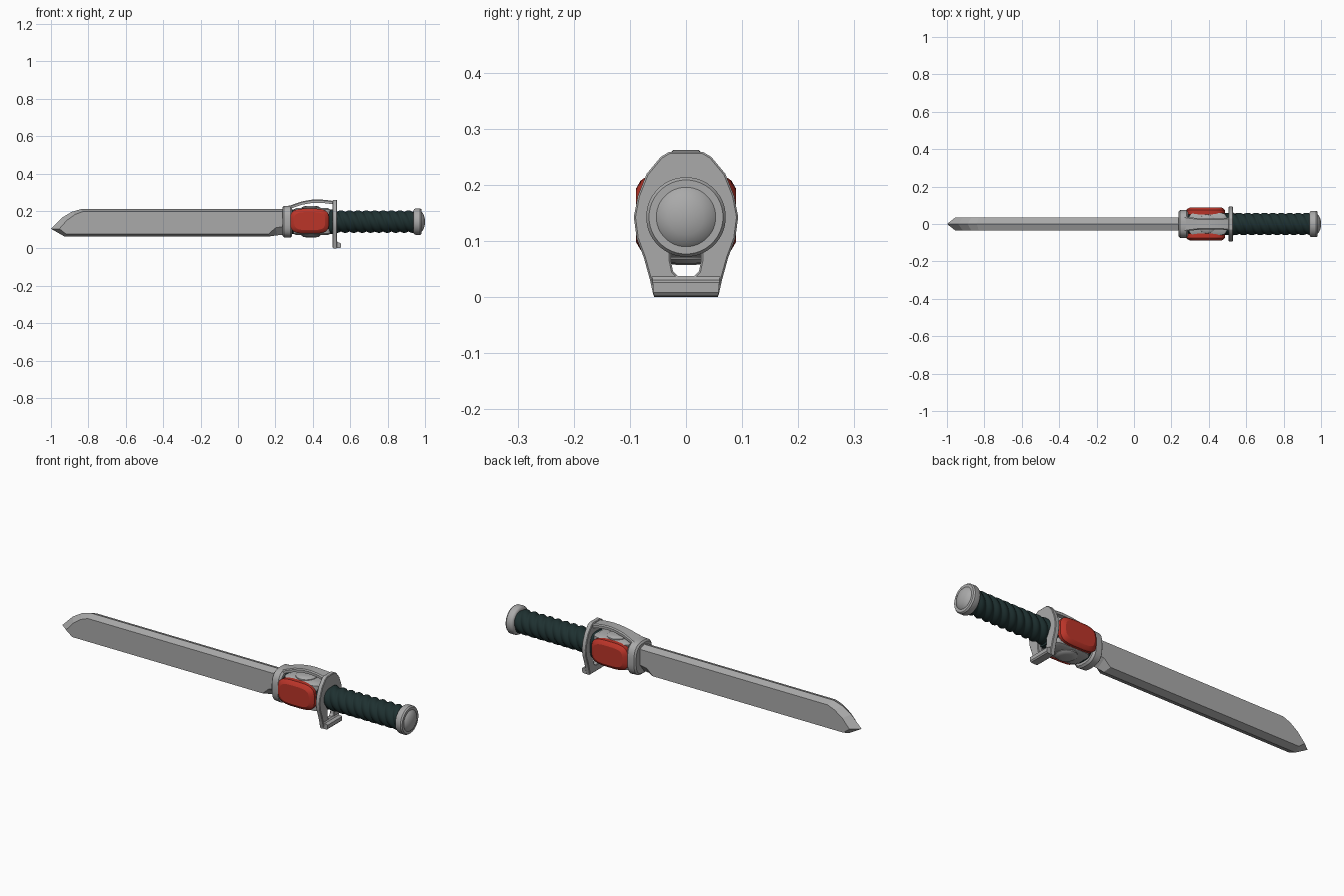
import bpy, bmesh, math
from mathutils import Matrix

if "Cube" in bpy.data.objects:
    bpy.data.objects.remove(bpy.data.objects["Cube"])

def material(name, rgb):
    m = bpy.data.materials.new(name)
    m.diffuse_color = (*rgb, 1)
    m.use_nodes = True
    m.node_tree.nodes["Principled BSDF"].inputs["Base Color"].default_value = m.diffuse_color
    return m

STEEL = material("steel grey", (0.40, 0.40, 0.40))
RED = material("red", (0.50, 0.035, 0.022))
GRIP = material("dark green", (0.013, 0.030, 0.030))
CZ = 0.143  # height of the long axis

def finish(ob, mat, angle):
    ob.data.materials.clear()
    ob.data.materials.append(mat)
    if angle:
        bpy.ops.object.select_all(action='DESELECT')
        ob.select_set(True)
        bpy.context.view_layer.objects.active = ob
        bpy.ops.object.shade_smooth_by_angle(angle=math.radians(angle))

def loft(name, loops, mat, angle=0):
    """Skin matching closed loops of points and cap both ends."""
    bm = bmesh.new()
    rings = [[bm.verts.new(p) for p in loop] for loop in loops]
    n = len(rings[0])
    for a, b in zip(rings, rings[1:]):
        for i in range(n):
            j = (i + 1) % n
            bm.faces.new((a[i], a[j], b[j], b[i]))
    bm.faces.new(rings[0])
    bm.faces.new(rings[-1])
    bmesh.ops.remove_doubles(bm, verts=bm.verts, dist=1e-5)
    bmesh.ops.recalc_face_normals(bm, faces=bm.faces)
    me = bpy.data.meshes.new(name)
    bm.to_mesh(me)
    bm.free()
    ob = bpy.data.objects.new(name, me)
    bpy.context.collection.objects.link(ob)
    finish(ob, mat, angle)
    return ob

def rounded(a, b, power, count):
    """Superellipse outline."""
    pts = []
    for i in range(count):
        t = 2 * math.pi * (i + 0.5) / count
        c, s = math.cos(t), math.sin(t)
        pts.append((math.copysign(a * abs(c) ** (2 / power), c),
                    math.copysign(b * abs(s) ** (2 / power), s)))
    return pts

def along_x(name, sections, power, count, mat, angle=0):
    """Loft of (x, half width, half height) sections on the long axis."""
    loft(name, [[(x, u, CZ + v) for u, v in rounded(a, b, power, count)]
                for x, a, b in sections], mat, angle)

# Blade: ridged edge all round, flat cheeks, widened bevel next to the guard
edge = [(-1, .105), (-.94, .165), (-.89, .195), (-.84, .21), (.26, .21),
        (.26, .075), (.21, .070), (.175, .065), (-.93, .065)]
cheek = [(-.955, .105), (-.915, .15), (-.87, .182), (-.83, .197), (.26, .197),
         (.26, .12), (.20, .11), (.165, .078), (-.92, .078)]
loft("blade", [[(x, -.035, z) for x, z in cheek],
               [(x, 0, z) for x, z in edge],
               [(x, .035, z) for x, z in cheek]], STEEL)

# Front collar and the dark core between the guards
along_x("front_collar", [(.238, .066, .076), (.245, .074, .084), (.28, .076, .086),
                         (.29, .068, .078)], 2.8, 32, STEEL, 30)
along_x("guard_core", [(.28, .058, .066), (.515, .058, .066)], 3, 32, GRIP, 30)

for side, label in ((1, "top"), (-1, "bottom")):
    # Grey saddle plate with a low round boss
    loft(label + "_saddle",
         [[(.395 + u, v, CZ + side * h) for u, v in rounded(a, b, 6, 24)]
          for h, a, b in ((.04, .10, .062), (.064, .10, .06), (.072, .085, .045))],
         STEEL, 30)
    loft(label + "_boss",
         [[(.39 + u, v, CZ + side * h) for u, v in rounded(r, r, 2, 32)]
          for h, r in ((.06, .052), (.075, .05), (.081, .042), (.084, .025))],
         STEEL, 40)

for side, label in ((-1, "front"), (1, "back")):
    # Red cushion pad with raised centre
    loft(label + "_red_pad",
         [[(.383 + u, side * y, CZ + .003 + v) for u, v in rounded(a, b, 3.6, 28)]
          for y, a, b in ((.05, .103, .066), (.074, .104, .067), (.081, .098, .062),
                          (.089, .083, .048))], RED, 25)

# Arched bridge from the collar to the rear guard
arch = [(.262, .222, .042), (.30, .237, .036), (.34, .251, .031), (.39, .260, .029),
        (.43, .262, .029), (.47, .259, .030), (.505, .254, .034), (.53, .248, .040)]
loft("arched_bridge",
     [[(x, -w, z - .005), (x, -w + .006, z), (x, w - .006, z),
       (x, w, z - .005), (x, w, z - .018), (x, -w, z - .018)] for x, z, w in arch],
     STEEL, 25)

# Rear guard plate with an opening below the grip
half = [(.030, .259), (.045, .250), (.070, .220), (.086, .180), (.093, .143),
        (.088, .105), (.075, .070), (.064, .030), (.058, .003)]
hole = [(.027, .095), (.027, .065), (.023, .046), (.013, .036)]
cu = bpy.data.curves.new("rear_guard", 'CURVE')
cu.dimensions = '2D'
cu.fill_mode = 'BOTH'
cu.extrude = .009
cu.bevel_depth = .003
cu.offset = -.003
cu.bevel_resolution = 0
for pts in (half, hole):
    loop = pts + [(-y, z) for y, z in reversed(pts)]
    sp = cu.splines.new('POLY')
    sp.points.add(len(loop) - 1)
    for p, (y, z) in zip(sp.points, loop):
        p.co = (y, z, 0, 1)
    sp.use_cyclic_u = True
guard = bpy.data.objects.new("rear_guard", cu)
bpy.context.collection.objects.link(guard)
guard.matrix_world = Matrix(((0, 0, 1, .518), (1, 0, 0, 0), (0, 1, 0, 0), (0, 0, 0, 1)))
bpy.ops.object.select_all(action='DESELECT')
guard.select_set(True)
bpy.context.view_layer.objects.active = guard
bpy.ops.object.convert(target='MESH')
finish(bpy.context.view_layer.objects.active, STEEL, 25)

# Turned-out foot of the rear guard
foot = [(.507, .035), (.507, .004), (.512, 0), (.546, .002), (.551, .008),
        (.551, .026), (.546, .030), (.535, .031), (.529, .038)]
loft("guard_foot", [[(x, y * (1 - z * -1.6), z) for x, z in foot] for y in (-.057, .057)],
     STEEL, 25)

# Rope-wrapped grip: three-start twist
rings, around, pitch = 110, 60, .045
loops = []
for i in range(rings + 1):
    x = .515 + (.945 - .515) * i / rings
    loop = []
    for k in range(around):
        t = 2 * math.pi * k / around
        r = .051 + .009 * abs(math.sin((3 * t - 2 * math.pi * x / pitch) / 2))
        loop.append((x, r * math.cos(t), CZ + r * math.sin(t)))
    loops.append(loop)
loft("twisted_grip", loops, GRIP, 50)

# Pommel: rimmed cap with a shallow dome
along_x("pommel", [(.938, .060, .060), (.943, .068, .068), (.950, .071, .071),
                   (.974, .071, .071), (.981, .066, .066), (.981, .053, .053),
                   (.988, .046, .046), (.995, .032, .032), (.999, .016, .016),
                   (1.0, .004, .004)], 2, 40, STEEL, 35)
